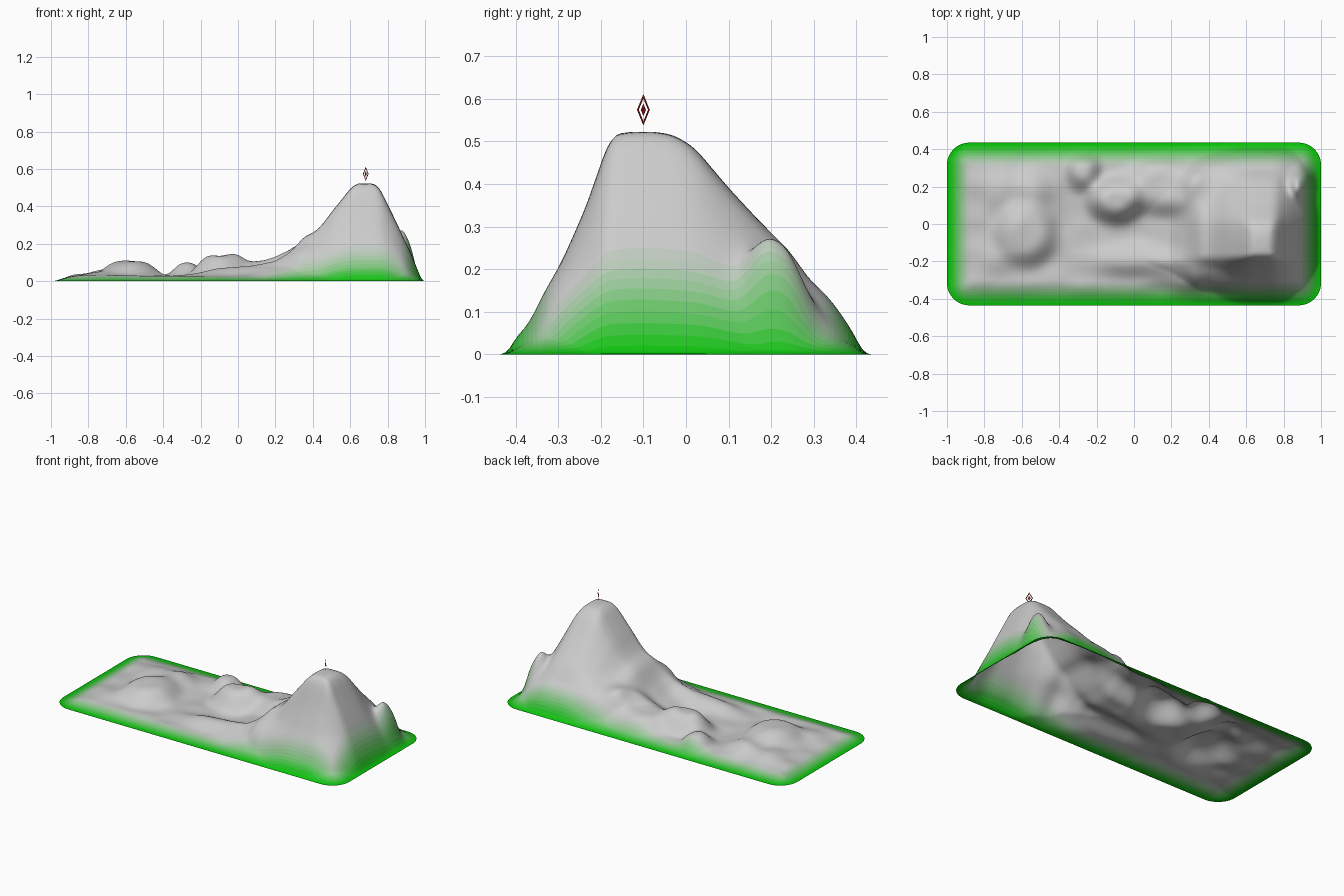
import bpy, bmesh, math
from mathutils import Vector, noise

if "Cube" in bpy.data.objects:
    bpy.data.objects.remove(bpy.data.objects["Cube"])

HX, HY, R = 1.0, 0.435, 0.12      # half sizes and corner radius
NX, NY, STEPS = 180, 80, 24
TOP = 0.522

# mountain silhouettes: seen from the front (x, z) and from the right (y, z)
FRONT = [(-1, 0), (0.05, 0), (0.2, 0.05), (0.28, 0.12), (0.32, 0.2), (0.36, 0.245), (0.4, 0.255),
         (0.45, 0.3), (0.5, 0.37), (0.55, 0.43), (0.6, 0.495), (0.63, 0.522), (0.69, 0.525),
         (0.75, 0.515), (0.8, 0.41), (0.85, 0.31), (0.9, 0.2), (0.93, 0.12), (0.96, 0.05),
         (0.99, 0), (1.1, 0)]
SIDE = [(-0.5, 0), (-0.43, 0), (-0.41, 0.025), (-0.36, 0.065), (-0.34, 0.11), (-0.3, 0.2),
        (-0.25, 0.31), (-0.22, 0.385), (-0.2, 0.45), (-0.175, 0.515), (-0.1, 0.525), (-0.03, 0.515),
        (0.02, 0.485), (0.1, 0.39), (0.17, 0.315), (0.25, 0.235), (0.3, 0.15), (0.35, 0.095),
        (0.4, 0.035), (0.42, 0), (0.5, 0)]
# low hills: centre x, y, radius x, y, height, steepness
HILLS = [(-0.58, -0.05, 0.15, 0.16, 0.08, 2), (-0.55, 0.18, 0.12, 0.1, 0.05, 1),
         (-0.72, 0.17, 0.08, 0.12, 0.025, 1), (-0.72, -0.2, 0.09, 0.08, 0.02, 1),
         (-0.27, 0.29, 0.08, 0.1, 0.07, 1.5), (-0.1, 0.13, 0.13, 0.11, 0.112, 1.7),
         (0.16, 0.2, 0.2, 0.14, 0.075, 2), (0.42, 0.24, 0.14, 0.11, 0.035, 1.5),
         (-0.02, -0.19, 0.18, 0.08, 0.045, 1.2), (0.27, -0.24, 0.16, 0.09, 0.035, 1.2)]
SPUR = (0.895, 0.215, 0.055, 0.075, 0.13, 1.4)


def profile(pts, t):
    for (a, za), (b, zb) in zip(pts, pts[1:]):
        if t <= b:
            return za + (zb - za) * max(0, t - a) / (b - a)
    return 0


def soft(pts, t, w):
    return sum(profile(pts, t + k * w) for k in (-2, -1, 0, 1, 2)) / 5


def smooth(a, b, t):
    t = min(1, max(0, (t - a) / (b - a)))
    return t * t * (3 - 2 * t)


def hill(x, y, cx, cy, rx, ry, h, p):
    return h * math.exp(-(((x - cx) / rx) ** 2 + ((y - cy) / ry) ** 2) ** p)


def rim_distance(x, y):
    qx, qy = abs(x) - HX + R, abs(y) - HY + R
    return R - math.hypot(max(qx, 0), max(qy, 0)) - min(max(qx, qy), 0)


def height(x, y):
    d = rim_distance(x, y)
    # mountain: blend of a round cone and a broader foot
    a, b = soft(FRONT, x, 0.012) / TOP, soft(SIDE, y, 0.009) / TOP
    cone = max(0, 1 - math.hypot(max(0, 1 - a), max(0, 1 - b)))
    peak = TOP * min(1, 0.5 * cone + 0.5 * a * b) + hill(x, y, *SPUR)
    # lowland, fading out where the mountain takes over
    low = 0.028 + 0.012 * noise.noise(Vector((x * 7, y * 7, 3.1)))
    low += sum(hill(x, y, *h) for h in HILLS)
    low *= (1 - smooth(0.06, 0.24, peak)) * smooth(0.0, 0.13, d)
    return max(0, low + peak * smooth(-0.01, 0.04, d))


def round_corner(x, y):
    u, v = (abs(x) - HX + R) / R, (abs(y) - HY + R) / R
    if u > 0 and v > 0:
        x = math.copysign(HX - R + R * u * math.sqrt(1 - v * v / 2), x)
        y = math.copysign(HY - R + R * v * math.sqrt(1 - u * u / 2), y)
    return x, y


def material(name, rgb):
    m = bpy.data.materials.new(name)
    m.diffuse_color = (*rgb, 1)
    m.use_nodes = True
    m.node_tree.nodes["Principled BSDF"].inputs["Base Color"].default_value = m.diffuse_color
    return m


def add_object(name, bm, mats):
    me = bpy.data.meshes.new(name)
    bm.to_mesh(me)
    bm.free()
    for m in mats:
        me.materials.append(m)
    ob = bpy.data.objects.new(name, me)
    bpy.context.collection.objects.link(ob)
    return ob


# terrain sheet, green at the rim fading to grey
grass, rock = Vector((0.0, 0.55, 0.0)), Vector((0.6, 0.6, 0.6))
shades = [material(f"ground_{i}", grass.lerp(rock, (i / (STEPS - 1)) ** 1.5)) for i in range(STEPS)]
bm = bmesh.new()
grid = []
for j in range(NY + 1):
    row = []
    for i in range(NX + 1):
        x, y = round_corner(HX * (2 * i / NX - 1), HY * (2 * j / NY - 1))
        row.append(bm.verts.new((x, y, height(x, y))))
    grid.append(row)
for j in range(NY):
    for i in range(NX):
        f = bm.faces.new((grid[j][i], grid[j][i + 1], grid[j + 1][i + 1], grid[j + 1][i]))
        c = f.calc_center_median()
        f.material_index = round((STEPS - 1) * smooth(0.0, 0.14, rim_distance(c.x, c.y)))
        f.smooth = True
add_object("terrain", bm, shades)

# floating marker: flat diamond frame with a smaller diamond inside
red = material("marker_red", (0.3, 0.01, 0.01))


def diamond(bm, s):
    return [bm.verts.new((0.683 + a * s * 0.015, -0.1 - a * s * 0.015, 0.574 + b * s * 0.037))
            for a, b in ((1, 0), (0, 1), (-1, 0), (0, -1))]


bm = bmesh.new()
outer, inner = diamond(bm, 1), diamond(bm, 0.72)
for k in range(4):
    n = (k + 1) % 4
    bm.faces.new((outer[k], outer[n], inner[n], inner[k]))
add_object("marker_frame", bm, [red])
bm = bmesh.new()
bm.faces.new(diamond(bm, 0.4))
add_object("marker_core", bm, [red])
